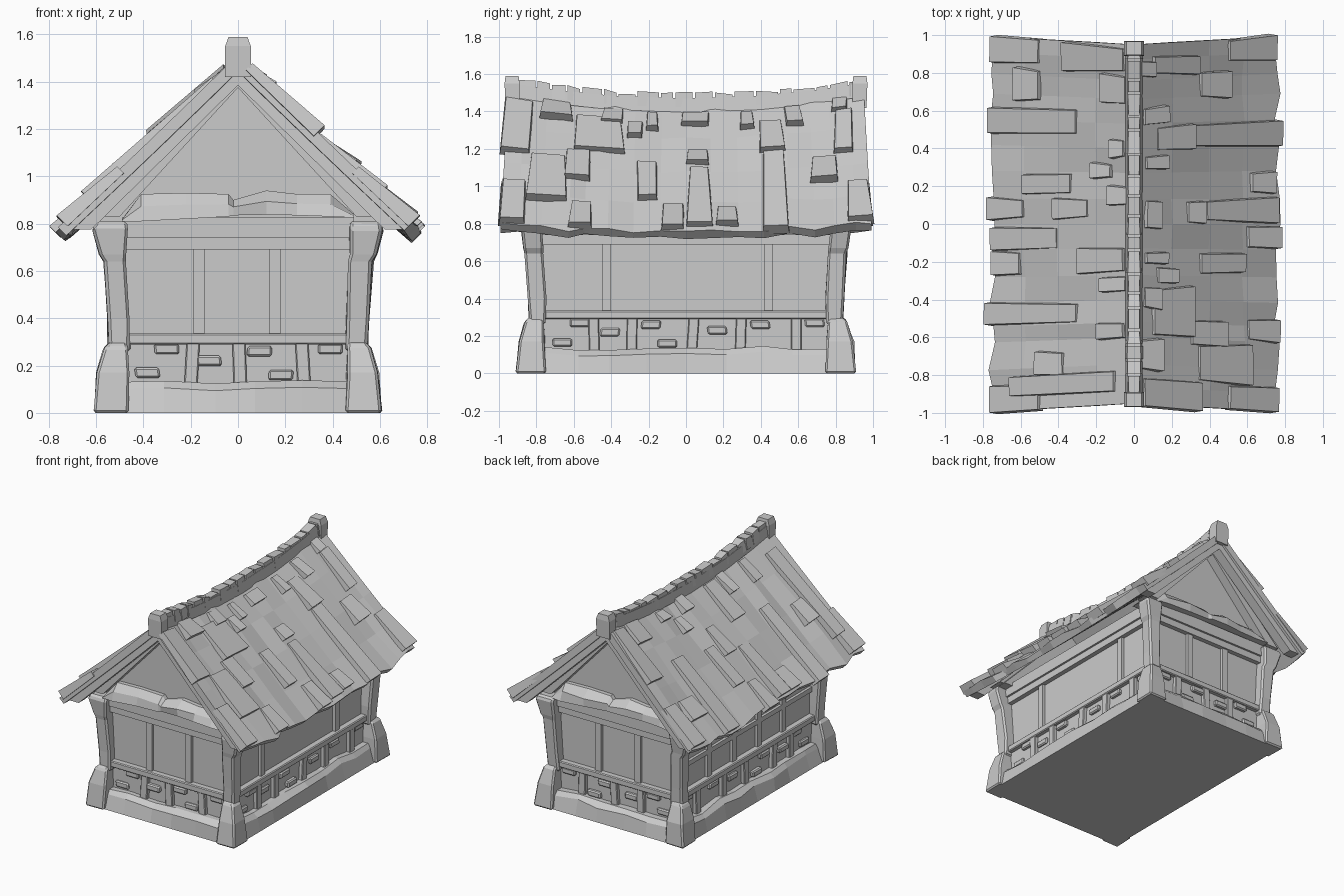
import bpy, bmesh, random
from math import copysign

if "Cube" in bpy.data.objects:
    bpy.data.objects.remove(bpy.data.objects["Cube"])

random.seed(7)
def J(a):
    return random.uniform(-a, a)

def skin(name, sections, bevel=0):
    """Solid lofted through equal-length closed sections."""
    bm = bmesh.new()
    rows = [[bm.verts.new(p) for p in s] for s in sections]
    n = len(rows[0])
    for a, b in zip(rows, rows[1:]):
        for i in range(n):
            bm.faces.new((a[i], a[(i + 1) % n], b[(i + 1) % n], b[i]))
    bm.faces.new(rows[0])
    bm.faces.new(rows[-1][::-1])
    bmesh.ops.recalc_face_normals(bm, faces=bm.faces)
    me = bpy.data.meshes.new(name)
    bm.to_mesh(me)
    bm.free()
    ob = bpy.data.objects.new(name, me)
    bpy.context.collection.objects.link(ob)
    if bevel:
        m = ob.modifiers.new("chamfer", 'BEVEL')
        m.width, m.segments = bevel, 1
    return ob

def rect(x0, x1, y0, y1, z):
    return [(x0, y0, z), (x1, y0, z), (x1, y1, z), (x0, y1, z)]

def box(name, x0, x1, y0, y1, z0, z1, bevel=0):
    return skin(name, [rect(x0, x1, y0, y1, z0), rect(x0, x1, y0, y1, z1)], bevel)

# wall placement: u runs along the wall, n is the outward distance
WALLS = {'front': (1, -1), 'back': (1, 1), 'right': (0, 1), 'left': (0, -1)}
def on_wall(side, u, n, z):
    along_x, s = WALLS[side]
    return (u, s * n, z) if along_x else (s * n, u, z)

def wall_box(name, side, u0, u1, n0, n1, z0, z1, bevel=0, lean=0):
    return skin(name, [[on_wall(side, u + d, n, z) for u, n in
                        ((u0, n0), (u1, n0), (u1, n1), (u0, n1))]
                       for z, d in ((z0, 0), (z1, lean))], bevel)

# walls and core
box("wall_core", -.48, .48, -.78, .78, 0, .86)

# timber frame, masonry band and stone plinth on all four sides
END = dict(band=(-.2, .01, .28), studs=(-.165, .155),
           bricks=((-.3, .27), (-.12, .22), (.09, .26), (.39, .27), (-.38, .17), (.18, .16)))
LONG = dict(band=(-.49, -.29, .03, .29, .59), studs=(-.425, .44),
            bricks=((-.57, .27), (-.41, .22), (-.19, .26), (-.1, .16), (.17, .23),
                    (.4, .26), (.69, .27), (-.66, .165)))
for side, (along_x, s) in WALLS.items():
    d = END if along_x else LONG
    w, h = (.48, .78) if along_x else (.78, .48)
    # rough plinth
    n = 5 if along_x else 8
    secs = []
    for i in range(n + 1):
        u = -w + 2 * w * i / n + (J(.03) if 0 < i < n else 0)
        t = .135 + J(.012)
        secs.append([on_wall(side, u, *p) for p in
                     ((h - .1, 0), (h + .105, 0), (h + .085 + J(.015), t - .03),
                      (h + .055 + J(.01), t), (h - .1, t))])
    skin(side + "_plinth", secs)
    # beams
    wall_box(side + "_masonry", side, -w, w, h - .05, h + .012, .1, .3)
    wall_box(side + "_sill_beam", side, -w, w, h - .05, h + .045, .29, .335, .006)
    wall_box(side + "_head_beam", side, -w, w, h - .05, h + .035, .69, .75)
    wall_box(side + "_top_beam", side, -w - .01, w + .01, h - .05, h + .05, .74, .825)
    for u in d['band']:
        wall_box(side + "_short_post", side, u - .028, u + .028, h - .02, h + .04, .11, .3, .005, J(.015))
    studs = d['studs'] + ((-.14, .15) if side == 'left' else ())
    for u in studs:
        wall_box(side + "_stud", side, u - .024, u + .024, h - .02, h + .022, .33, .7)
    for u, z in d['bricks']:
        wall_box(side + "_brick", side, u - .052, u + .052, h - .02, h + .035 + J(.008),
                 z - .022, z + .022, .008, J(.008))
    if side == 'left':   # lattice rail
        wall_box("left_mid_rail", side, -w, w, h - .02, h + .02, .5, .535)

# corner posts and corner stones
for sx in (-1, 1):
    for sy in (-1, 1):
        def ring(a, b, c, d, z):
            r = [(sx * a, sy * c), (sx * b, sy * c), (sx * b, sy * d), (sx * a, sy * d)]
            return [(x + J(.006), y + J(.006), z) for x, y in r]
        skin("corner_post", [ring(.455, .55, .75, .84, .26), ring(.46, .555, .75, .845, .4),
                             ring(.47, .57, .76, .86, .64), ring(.475, .585, .76, .865, .67),
                             ring(.47, .615, .77, .88, .78), ring(.47, .60, .77, .87, .81)], .012)
        skin("corner_stone", [[(x, y, 0) for x, y, z in ring(.46, .608, .75, .908, 0)],
                              ring(.46, .595, .755, .895, .17), ring(.465, .565, .76, .86, .275),
                              ring(.47, .54, .77, .84, .30)], .01)

# roof surface: sagging ridge, spread eaves
EAVE = .755
def roof_pt(s, d, y, h=0):
    k = y / .95
    ridge, eave = 1.44 + .075 * k * k, .765 + .025 * k * k
    t = d / EAVE
    z = ridge + (eave - ridge) * t - .02 * t * (1 - t)
    return (s * (d + .7 * h), y * (1 + .045 * t), z + .7 * h)

YS = [-.95, -.86, -.74, -.6, -.52, -.4, -.27, -.13, 0, .13, .27, .4, .53, .66, .76, .87, .95]
DS = [0, .2, .4, .58, EAVE]
for s, side in ((1, "right"), (-1, "left")):
    secs = []
    for y in YS:
        end = abs(y) > .9
        e = J(.02)
        hs = [0 if end else J(.012) for _ in DS]
        top = [roof_pt(s, d + (e if d == EAVE else 0), y, h) for d, h in zip(DS, hs)]
        low = [roof_pt(s, d + (e if d == EAVE else 0), y, -.05) for d in DS[1:]]
        x, yy, z = roof_pt(s, 0, y)
        secs.append(top + low[::-1] + [(0, yy, z - .07)])
    skin(side + "_roof", secs)

# raised shingles: y centre, width, upper and lower distance from the ridge
RIGHT = [(-.69, .18, .03, .14), (-.39, .12, .05, .14), (-.27, .09, .12, .22), (-.18, .08, .06, .17),
         (-.46, .27, .1, .31), (-.89, .16, .05, .35), (-.57, .15, .3, .48), (-.72, .22, .34, .61),
         (-.2, .12, .35, .58), (.05, .16, .06, .14), (.06, .14, .28, .37), (.07, .13, .38, .75),
         (.32, .09, .06, .17), (.45, .14, .12, .31), (.57, .1, .05, .17), (.46, .13, .3, .775),
         (.72, .15, .35, .5), (.82, .09, .03, .11), (.83, .11, .1, .34), (.21, .12, .62, .74),
         (-.07, .13, .6, .765), (-.54, .13, .6, .76), (-.89, .14, .5, .75), (.89, .14, .5, .74)]
LEFT = [(.71, .17, .04, .17), (.71, .18, .5, .63), (.4, .11, .05, .12), (.28, .09, .12, .22),
        (.21, .11, .33, .58), (.15, .12, .03, .13), (.08, .12, .24, .42), (-.07, .13, .4, .74),
        (-.19, .15, .05, .29), (-.32, .09, .04, .17), (-.56, .09, .05, .19), (-.72, .14, .37, .51),
        (-.83, .12, .1, .64), (.53, .14, .3, .765), (-.46, .12, .3, .78), (.08, .12, .58, .765),
        (-.2, .13, .6, .74), (-.89, .14, .5, .75), (.89, .14, .5, .75), (.87, .15, .05, .37)]
for s, side, tiles in ((1, "right", RIGHT), (-1, "left", LEFT)):
    for y, w, d0, d1 in tiles:
        secs = []
        for d, h, k in ((d0, .016, .9), (d1 - .012, .042 + J(.008), 1)):
            a, b = y - w * k / 2 + J(.008), y + w * k / 2 + J(.008)
            secs.append([roof_pt(s, d, a, -.025), roof_pt(s, d, b, -.025),
                         roof_pt(s, d, b - .008, h + J(.005)), roof_pt(s, d, a + .008, h)])
        skin(side + "_shingle", secs)

# ridge beam with a row of uneven caps and two end blocks
def ridge_top(y):
    return 1.485 + .085 * (y / .95) ** 2
skin("ridge_beam", [[(-.045, y, ridge_top(y) - .09), (.045, y, ridge_top(y) - .09),
                     (.035, y, ridge_top(y) - .015), (-.035, y, ridge_top(y) - .015)]
                    for y in (-.95, -.7, -.4, 0, .4, .7, .95)])
y = -.9
while y < .88:
    l = min(random.uniform(.07, .13), .9 - y)
    secs = []
    for v in (y + .006, y + l - .006):
        w, t = .042 + J(.006), ridge_top(v) + J(.012)
        secs.append([(-w, v, t - .07), (w, v, t - .07), (w * .75, v, t + .008), (-w * .75, v, t + .008)])
    skin("ridge_cap", secs)
    y += l
for s in (-1, 1):
    skin("ridge_end", [rect(-.054, .054, s * .89, s * .965, 1.42), rect(-.054, .054, s * .89, s * .97, 1.55),
                       rect(-.04, .04, s * .895, s * .965, 1.59)])

# gable ends: infill, bargeboards, inner rafters and crooked tie beam
for s, side in ((-1, "front"), (1, "back")):
    skin(side + "_gable", [[(-.6, y, .8), (.6, y, .8), (0, y, 1.42)] for y in (s * .7, s * .79)])
    for m in (-1, 1):
        skin(side + "_bargeboard", [[(0, s * n, 1.46), (m * .70, s * (n + .035), .775),
                                     (m * .62, s * (n + .035), .775), (0, s * n, 1.385)]
                                    for n in (.86, .935)])
        skin(side + "_rafter", [[(0, s * n, 1.43), (m * .6, s * n, .83), (m * .5, s * n, .83),
                                 (0, s * n, 1.375)] for n in (.75, .86)])
    TIE = [(-.49, .82, .81), (-.41, .925, .81), (-.22, .93, .82), (-.04, .925, .83), (-.02, .9, .835),
           (.12, .94, .838), (.25, .925, .835), (.39, .925, .83), (.49, .84, .825)]
    skin(side + "_tie_beam", [[(-s * x, s * .75, lo), (-s * x, s * (.875 + J(.012)), lo),
                               (-s * x, s * (.87 + J(.015)), lo + (hi - lo) * .55),
                               (-s * x, s * .82, hi), (-s * x, s * .75, hi)] for x, hi, lo in TIE])
